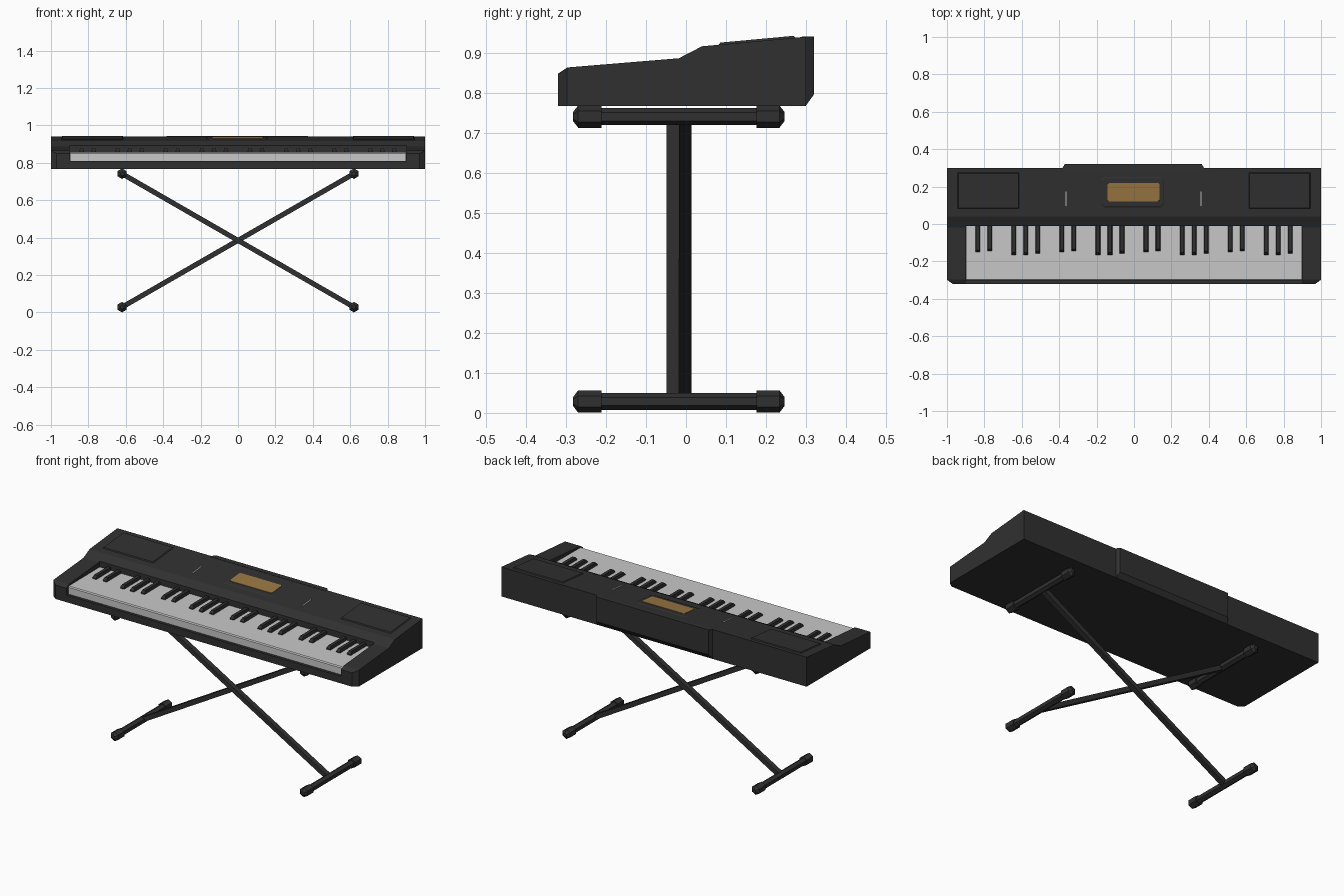
import bpy, bmesh, math
from mathutils import Vector

if "Cube" in bpy.data.objects:
    bpy.data.objects.remove(bpy.data.objects["Cube"])


def material(name, rgb):
    m = bpy.data.materials.new(name)
    m.diffuse_color = (*rgb, 1)
    m.use_nodes = True
    m.node_tree.nodes["Principled BSDF"].inputs["Base Color"].default_value = m.diffuse_color
    return m


BLACK = material("black_plastic", (0.03, 0.03, 0.03))
WHITE = material("white_keys", (0.58, 0.58, 0.58))
AMBER = material("amber_display", (0.32, 0.185, 0.055))


def finish(name, bm, mat):
    bmesh.ops.recalc_face_normals(bm, faces=bm.faces)
    me = bpy.data.meshes.new(name)
    bm.to_mesh(me)
    bm.free()
    me.materials.append(mat)
    ob = bpy.data.objects.new(name, me)
    bpy.context.collection.objects.link(ob)
    return ob


def loft(name, rings, mat):
    """Join rings of equal point count, capping both ends."""
    bm = bmesh.new()
    vs = [[bm.verts.new(p) for p in r] for r in rings]
    n = len(vs[0])
    for a, b in zip(vs, vs[1:]):
        for i in range(n):
            j = (i + 1) % n
            bm.faces.new((a[i], a[j], b[j], b[i]))
    bm.faces.new(vs[0])
    bm.faces.new(vs[-1])
    return finish(name, bm, mat)


def box(name, x0, x1, y0, y1, z0, z1, mat):
    ring = lambda z: [(x0, y0, z), (x1, y0, z), (x1, y1, z), (x0, y1, z)]
    return loft(name, [ring(z0), ring(z1)], mat)


def panel_z(y):
    """Height of the sloped control panel."""
    return 0.918 + (y - 0.04) * (0.942 - 0.918) / 0.26


def plate(name, x0, x1, y0, y1, h, inset, corner, mat):
    """Thin plate with cut corners and sloped edges lying on the panel."""
    def ring(d, h):
        a, b, c, e, k = x0 + d, x1 - d, y0 + d, y1 - d, corner
        pts = [(a + k, c), (b - k, c), (b, c + k), (b, e - k),
               (b - k, e), (a + k, e), (a, e - k), (a, c + k)]
        return [(x, y, panel_z(y) + h) for x, y in pts]
    return loft(name, [ring(0, -0.002), ring(inset, h)], mat)


# Body: side profile extruded along x, front corners sliced off
profile = [(-0.32, 0.768), (-0.32, 0.85), (-0.297, 0.865), (-0.018, 0.888),
           (0.04, 0.918), (0.30, 0.942), (0.30, 0.768)]
body = loft("keyboard_body", [[(x, y, z) for y, z in profile] for x in (-1, 1)], BLACK)
bm = bmesh.new()
bm.from_mesh(body.data)
for s in (-1, 1):
    cut = bmesh.ops.bisect_plane(bm, geom=bm.verts[:] + bm.edges[:] + bm.faces[:],
                                 plane_co=(s, -0.298, 0), plane_no=(s * 0.022, -0.03, 0),
                                 clear_outer=True)
    edges = [e for e in cut["geom_cut"] if isinstance(e, bmesh.types.BMEdge)]
    bmesh.ops.contextual_create(bm, geom=edges)
bmesh.ops.recalc_face_normals(bm, faces=bm.faces)
bm.to_mesh(body.data)
bm.free()

# Key bed opening
cutter = box("key_bed_cutter", -0.9, 0.9, -0.5, -0.01, 0.81, 1.2, BLACK)
cutter.hide_render = True
cutter.hide_viewport = True
mod = body.modifiers.new("key_bed", 'BOOLEAN')
mod.operation = 'DIFFERENCE'
mod.solver = 'EXACT'
mod.object = cutter

# White keys with a slightly eased front edge
white = [(-0.303, 0.80), (-0.303, 0.85), (-0.298, 0.856), (-0.008, 0.858), (-0.008, 0.80)]
loft("white_keys", [[(x, y, z) for y, z in white] for x in (-0.899, 0.899)], WHITE)

# Black keys: four octaves of seven white keys
step = 1.8 / 28
for octave in range(4):
    for k, front in ((1, -0.15), (2, -0.145), (4, -0.165), (5, -0.165), (6, -0.157)):
        x = -0.9 + (octave * 7 + k) * step
        w = 0.0125
        ring = lambda u, f, z: [(x - u, f, z), (x + u, f, z), (x + u, -0.009, z), (x - u, -0.009, z)]
        loft("black_key", [ring(w, front, 0.85), ring(w, front, 0.862),
                           ring(w - 0.003, front + 0.012, 0.876)], BLACK)

# Bulge on the back, tapered at its ends and bottom
back = [(0.295, 0.768, 0.383), (0.295, 0.9425, 0.383)]
loft("rear_housing", [
    [(-0.383, 0.29, 0.769), (0.375, 0.29, 0.769), (0.375, 0.29, 0.9425), (-0.383, 0.29, 0.9425)],
    [(-0.383, 0.30, 0.769), (0.375, 0.30, 0.769), (0.375, 0.30, 0.943), (-0.383, 0.30, 0.943)],
    [(-0.37, 0.32, 0.797), (0.362, 0.32, 0.797), (0.362, 0.32, 0.943), (-0.37, 0.32, 0.943)]], BLACK)

# Speaker panels, display and slits
plate("speaker_panel_left", -0.945, -0.612, 0.08, 0.276, 0.005, 0.006, 0.001, BLACK)
plate("speaker_panel_right", 0.612, 0.945, 0.08, 0.276, 0.005, 0.006, 0.001, BLACK)
plate("display_bezel", -0.18, 0.165, 0.085, 0.255, 0.003, 0.01, 0.015, BLACK)
plate("display_screen", -0.142, 0.138, 0.12, 0.22, 0.005, 0.001, 0.008, AMBER)
for x in (-0.364, 0.358):
    plate("panel_slit", x - 0.0025, x + 0.0025, 0.095, 0.175, 0.002, 0.0002, 0.0002, WHITE)

# Stand: hexagonal cross tubes with thicker tapered end caps
MID = -0.018
half = [(0.265, 0.011), (0.252, 0.028), (0.194, 0.028), (0.194, 0.021)]
stations = [(-d, r) for d, r in half] + [(d, r) for d, r in reversed(half)]
for level, z in (("foot", 0.0285), ("support", 0.742)):
    for x in (-0.62, 0.62):
        rings = [[(x + r * math.sin(i * math.pi / 3), MID + d, z + r * math.cos(i * math.pi / 3))
                  for i in range(6)] for d, r in stations]
        loft("stand_" + level, rings, BLACK)

# Crossed legs side by side
for s, y0, y1 in ((1, -0.049, -0.0175), (-1, -0.0175, 0.014)):
    a, b = Vector((-0.62 * s, 0, 0.742)), Vector((0.62 * s, 0, 0.0285))
    d = (b - a).normalized()
    n = Vector((-d.z, 0, d.x)) * 0.0135
    loft("stand_leg", [[p + n + Vector((0, y0, 0)), p + n + Vector((0, y1, 0)),
                        p - n + Vector((0, y1, 0)), p - n + Vector((0, y0, 0))]
                       for p in (a, b)], BLACK)
